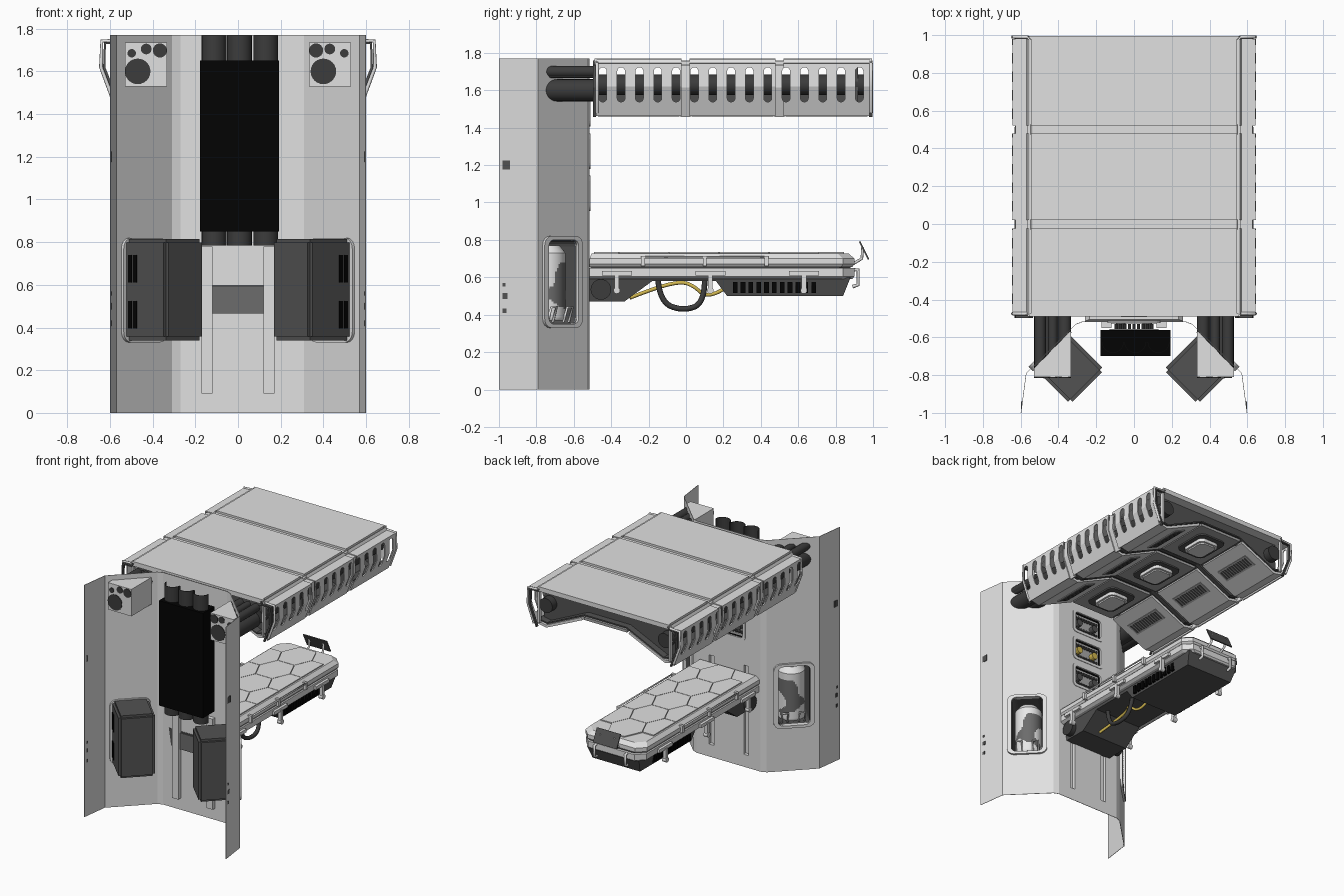
import bpy, bmesh, math
from mathutils import Matrix, Vector, noise

if "Cube" in bpy.data.objects:
    bpy.data.objects.remove(bpy.data.objects["Cube"])

def mat(name, r, g=None, b=None):
    m = bpy.data.materials.new(name)
    m.diffuse_color = (r, r if g is None else g, r if b is None else b, 1)
    m.use_nodes = True
    m.node_tree.nodes["Principled BSDF"].inputs["Base Color"].default_value = m.diffuse_color
    return m
LIGHT, MID, STEEL, DARK = mat("light grey", .75), mat("mid grey", .4), mat("steel", .15), mat("dark grey", .085)
PIPE, BLACK = mat("charcoal", .045), mat("black", .001)
WHITE, YELLOW = mat("off white", .8), mat("yellow", .65, .48, .08)

# ---- helpers ----
def prism(bm, pts, axis, a0, a1):
    f = {'x': lambda u, v, a: (a, u, v), 'y': lambda u, v, a: (u, a, v), 'z': lambda u, v, a: (u, v, a)}[axis]
    A, B = ([bm.verts.new(f(u, v, a)) for u, v in pts] for a in (a0, a1))
    n = len(pts)
    bm.faces.new(A); bm.faces.new(B[::-1])
    for i in range(n):
        bm.faces.new((A[i], A[(i+1) % n], B[(i+1) % n], B[i]))

def box(bm, x0, x1, y0, y1, z0, z1):
    prism(bm, [(x0, y0), (x1, y0), (x1, y1), (x0, y1)], 'z', z0, z1)

def circle(cx, cz, r, n=24):
    return [(cx+r*math.cos(2*math.pi*i/n), cz+r*math.sin(2*math.pi*i/n)) for i in range(n)]

def rrect(cx, cz, w, h, r, n=4):
    out = []
    for k, (sx, sz) in enumerate(((1, 1), (-1, 1), (-1, -1), (1, -1))):
        for i in range(n+1):
            a = math.pi/2*(k+i/n)
            out.append((cx+sx*(w/2-r)+r*math.cos(a), cz+sz*(h/2-r)+r*math.sin(a)))
    return out

def ring(bm, outer, inner, y0, y1):
    L = [[bm.verts.new((u, y, v)) for u, v in p] for p, y in ((outer, y0), (outer, y1), (inner, y1), (inner, y0))]
    n = len(outer)
    for k in range(4):
        for i in range(n):
            bm.faces.new((L[k][i], L[k][(i+1) % n], L[(k+1) % 4][(i+1) % n], L[(k+1) % 4][i]))

def sheet(pts, t):
    P, off = [Vector(p) for p in pts], []
    for i, p in enumerate(P):
        d = (P[min(i+1, len(P)-1)]-P[i]).normalized() + (p-P[max(i-1, 0)]).normalized()
        d.normalize()
        off.append((p.x+d.y*t, p.y-d.x*t))
    return list(pts)+off[::-1]

def finish(name, bm, material, M=None, mirror=False, smooth=False, cut=None):
    if M: bm.transform(M)
    if mirror:
        d = bmesh.ops.duplicate(bm, geom=bm.verts[:]+bm.edges[:]+bm.faces[:])
        for v in d['geom']:
            if isinstance(v, bmesh.types.BMVert): v.co.x *= -1
    bm.normal_update()
    bmesh.ops.recalc_face_normals(bm, faces=bm.faces[:])
    me = bpy.data.meshes.new(name)
    bm.to_mesh(me); bm.free()
    ob = bpy.data.objects.new(name, me)
    bpy.context.collection.objects.link(ob)
    for m in (material if isinstance(material, list) else [material]):
        if m: me.materials.append(m)
    for c in cut or ():
        mod = ob.modifiers.new("cut", 'BOOLEAN')
        mod.object, mod.solver = c, 'EXACT'
    if cut:
        bpy.context.view_layer.update()
        res = bpy.data.meshes.new_from_object(ob.evaluated_get(bpy.context.evaluated_depsgraph_get()))
        ob.modifiers.clear(); ob.data = res
    if smooth:
        ob.data.shade_smooth(); ob.data.set_sharp_from_angle(angle=math.radians(35))
    return ob

def tube(name, pts, r, material, mirror=False, soft=False):
    for s in ((1, -1) if mirror else (1,)):
        cu = bpy.data.curves.new(name, 'CURVE')
        cu.dimensions, cu.bevel_depth, cu.bevel_resolution, cu.use_fill_caps = '3D', r, 2, True
        sp = cu.splines.new('NURBS' if soft else 'POLY')
        sp.points.add(len(pts)-1)
        for q, p in zip(sp.points, pts): q.co = (s*p[0], p[1], p[2], 1)
        if soft: sp.use_endpoint_u, sp.order_u = True, 3
        cu.materials.append(material)
        bpy.context.collection.objects.link(bpy.data.objects.new(name, cu))

def helper(name, bm, M=None, mirror=False):
    ob = finish(name, bm, None, M, mirror); ob.hide_render = True
    return ob
new = bmesh.new
NICHE = Matrix.Translation((.447, -.663, 0)) @ Matrix.Rotation(math.radians(-45), 4, 'Z')
SEGS = ((-.48, -.025), (.02, .478), (.522, .98))
SOCKETS = (1.50, 1.275, 1.05)

# ---- folded back panel with niche, socket and rail openings ----
bm = new(); prism(bm, rrect(0, .575, .22, .45, .035), 'y', -.265, .1)
niche_cut = helper("niche_cutter", bm, NICHE, True)
bm = new()
for z in SOCKETS: prism(bm, rrect(0, z, .24, .15, .02), 'y', -.56, -.45)
for x in (-.145, .145): box(bm, x-.021, x+.021, -.54, -.45, .095, .775)
slot_cut = helper("slot_cutter", bm)
half = [(.27, -.515), (.31, -.53), (.572, -.79), (.6, -1)]
bm = new(); prism(bm, sheet([(-x, y) for x, y in half[::-1]]+half, .003), 'z', 0, 1.77)
finish("back_panel", bm, LIGHT, cut=[niche_cut, slot_cut])
bm = new()
for x in (-.145, .145): box(bm, x-.026, x+.026, -.55, -.519, .09, .78)
finish("rail_channels", bm, LIGHT, cut=[slot_cut])
bm = new(); box(bm, -.12, .12, -.527, -.52, .465, .59)
finish("bed_mount_plate", bm, STEEL)
bm = new()
for z, w in ((1.2, .04), (.5, .025), (.56, .015), (.42, .02)): box(bm, .592, .598, -.98, -.98+w, z-w*.6, z+w*.6)
finish("side_decals", bm, DARK, mirror=True)

# ---- service sockets ----
fr, bk, kn, yk = new(), new(), new(), new()
for k, z in enumerate(SOCKETS):
    ring(fr, rrect(0, z, .28, .19, .03), rrect(0, z, .235, .145, .02), -.525, -.511)
    box(bk, -.13, .13, -.56, -.555, z-.08, z+.08)
    for i in range(9):
        for j in (-1, 1): prism(kn, circle(-.096+.024*i, z+.045*j, .008, 8), 'y', -.555, -.53)
    for x in (-.07, .07): prism(yk if k == 1 else kn, circle(x, z, .026, 14), 'y', -.555, -.52)
finish("socket_frames", fr, LIGHT); finish("socket_backs", bk, MID)
finish("socket_knobs", kn, DARK); finish("socket_yellow_knobs", yk, YELLOW)

# ---- power unit and open half cylinders ----
bm = new(); box(bm, -.178, .193, -.70, -.56, .85, 1.65)
finish("power_unit", bm, BLACK)
bm = new()
for x in (-.112, .007, .13):
    arc = [(x-.058*math.cos(math.pi*i/12), -.625-.058*math.sin(math.pi*i/12)) for i in range(13)]
    prism(bm, sheet(arc, -.003), 'z', .785, 1.768)
finish("cylinder_covers", bm, PIPE, smooth=True)

# ---- storage niches with canisters ----
bm = new(); box(bm, -.128, .128, -.283, 0, .34, .815)
bmesh.ops.bevel(bm, geom=bm.edges[:], offset=.017, segments=2, affect='EDGES')
finish("niche_shell", bm, DARK, NICHE, True, cut=[niche_cut])
bm = new(); ring(bm, rrect(0, .575, .29, .49, .05), rrect(0, .575, .225, .45, .035), -.02, .014)
finish("niche_frame", bm, LIGHT, NICHE, True, True)
bm = new()
for z in (.46, .675):
    for y in (-.09, -.058): box(bm, .12, .132, y, y+.022, z-.065, z+.065)
finish("niche_vents", bm, BLACK, NICHE, True)
bm = new(); prof = [(.0, .37), (.09, .37)]+[(.096, .38+.01*i) for i in range(36)]+[(.085, .745), (.065, .77), (0, .775)]
N = 56
rows = [[bm.verts.new((r*math.cos(6.2832*i/N), -.11+r*math.sin(6.2832*i/N), z)) for i in range(N)] for r, z in prof]
for a, b in zip(rows, rows[1:]):
    for i in range(N):
        f = bm.faces.new((a[i], a[(i+1) % N], b[(i+1) % N], b[i]))
        c = f.calc_center_median()
        f.material_index = int(c.z < .68 and noise.noise(c*9+Vector((3, 1, 0))) > .02)
bmesh.ops.remove_doubles(bm, verts=bm.verts[:], dist=1e-4)
finish("canister", bm, [WHITE, STEEL], NICHE, True, True)
for x in (-.08, .04):
    tube("canister_guard", [NICHE @ Vector(p) for p in ((x, -.03, .36), (x, .0, .44), (x+.04, .0, .44), (x+.04, -.03, .36))], .007, LIGHT, True)

# ---- corner wedges and air pipes ----
bm = new(); prism(bm, [(.333, -.81), (.53, -.81), (.53, -.765), (.34, -.57), (.333, -.57)], 'z', 1.53, 1.735)
finish("pipe_wedge", bm, LIGHT, mirror=True)
bm = new()
for s in (-1, 1):
    for x, z, r in ((.366, 1.698, .033), (.43, 1.705, .025), (.498, 1.685, .02), (.47 if s < 0 else .4, 1.6, .06)):
        prism(bm, circle(s*x, z, r), 'y', -.814, -.49)
    prism(bm, circle(s*.471, 1.6, .059), 'y', -.76, -.49)
    prism(bm, circle(s*.4, 1.6, .059), 'y', -.7, -.49)
    prism(bm, circle(s*.497, 1.7, .03), 'y', -.76, -.49)
finish("air_pipes", bm, PIPE, smooth=True)

# ---- canopy top and sides ----
bm = new()
for a, b in SEGS: box(bm, -.545, .545, a, b, 1.745, 1.77)
finish("canopy_top_plates", bm, LIGHT)
bm = new(); box(bm, -.565, .565, -.49, .99, 1.735, 1.755)
for y in (-.49, .98): box(bm, -.555, .555, y, y+.015, 1.735, 1.77)
finish("canopy_top_frame", bm, LIGHT)
bm = new()
for i in range(15): prism(bm, [(u-.445+.098*i, v) for u, v in rrect(0, 1.63, .042, .185, .0205)], 'x', .585, .7)
louvre_cut = helper("louvre_cutter", bm, None, True)
side = [(.56, 1.765), (.57, 1.745), (.642, 1.742), (.646, 1.62), (.585, 1.462)]
bm = new()
for a, b in SEGS: prism(bm, sheet(side, .008), 'y', a, b)
finish("louvre_sides", bm, LIGHT, None, True, cut=[louvre_cut])
inner = [(x-.014, z-.006) for x, z in side]
bm = new()
for y in (-.03, .473): prism(bm, sheet(inner, .012), 'y', y, y+.053)
finish("canopy_seam_strips", bm, LIGHT, None, True, cut=[louvre_cut])
bm = new()
for y in (-.498, .978): prism(bm, sheet(inner, .012), 'y', y, y+.018)
finish("canopy_end_ribs", bm, DARK, mirror=True)
bm = new()
for y in (-.49, .965): box(bm, .545, .56, y, y+.025, 1.49, 1.74)
finish("canopy_end_posts", bm, LIGHT, mirror=True)
bm = new(); prism(bm, circle(.5, 1.63, .055), 'y', -.49, .975)
finish("canopy_side_duct", bm, PIPE, mirror=True, smooth=True)
for y in (-.475, .99):
    tube("canopy_end_bar", [(.56, y, 1.745), (.638, y, 1.742), (.642, y, 1.62), (.59, y, 1.48)], .009, LIGHT, True)

# ---- canopy vaulted underside ----
vault = [(-.58, 1.475), (-.5, 1.46), (-.18, 1.605), (.18, 1.605), (.5, 1.46), (.58, 1.475)]
bm = new()
for y in (-.42, -.02, .48, .89): prism(bm, [(x*.96, z+.015) for x, z in vault]+[(.55, 1.74), (-.55, 1.74)], 'y', y, y+.03)
finish("canopy_bulkheads", bm, DARK)
bm = new(); prism(bm, sheet([(x*.98, z+.03) for x, z in vault], -.01), 'y', -.48, .97)
finish("vault_backing", bm, DARK)
pan, gri, gpl, cen, lamp, lfr = new(), new(), new(), new(), new(), new()
ang = math.atan2(-.14, .305)
def tilted(bm, G, *dims):
    t, me = new(), bpy.data.meshes.new("t")
    box(t, *dims); t.transform(G); t.to_mesh(me); t.free()
    bm.from_mesh(me); bpy.data.meshes.remove(me)
for a, b in SEGS:
    m = (a+b)/2
    prism(pan, sheet([(.195, 1.599), (.5, 1.46), (.575, 1.475)], -.02), 'y', a+.01, b-.01)
    prism(cen, [(-.18, 1.605), (.18, 1.605), (.18, 1.625), (-.18, 1.625)], 'y', a+.01, b-.01)
    G = Matrix.Translation((.33, m, 1.5375)) @ Matrix.Rotation(-ang, 4, 'Y')
    tilted(gpl, G, -.05, .05, -.155, .155, -.006, .01)
    for i in range(12): tilted(gri, G, -.036, .036, -.14+.024*i, -.127+.024*i, -.01, .01)
    prism(lamp, rrect(0, m, .17, .21, .04), 'z', 1.57, 1.61)
    prism(lamp, rrect(0, m, .14, .18, .035), 'z', 1.56, 1.61)
    prism(lfr, rrect(0, m, .24, .29, .05), 'z', 1.594, 1.61)
finish("vault_side_panels", pan, LIGHT, mirror=True); finish("vault_grilles", gri, DARK, mirror=True)
finish("grille_plates", gpl, MID, mirror=True)
finish("vault_centre_panels", cen, MID); finish("lamp_frames", lfr, DARK); finish("lamps", lamp, WHITE)

# ---- bed tray, frame, mattress ----
bm = new(); prism(bm, [(-.52, .6), (-.52, .47), (-.33, .47), (-.18, .58), (.16, .58), (.22, .5), (.84, .5), (.88, .6)], 'x', -.2, .2)
for v in bm.verts:
    if v.co.z > .59: v.co.x *= 1.1
finish("bed_tray", bm, DARK)
def slab(bm, levels, c=.06):
    rings = [[bm.verts.new((x, y, z)) for x, y in ((-w, a), (w, a), (w, b-c), (w-c, b), (c-w, b), (-w, b-c))] for w, a, b, z in levels]
    bm.faces.new(rings[0]); bm.faces.new(rings[-1])
    for p, q in zip(rings, rings[1:]):
        for i in range(6): bm.faces.new((p[i], p[(i+1) % 6], q[(i+1) % 6], q[i]))
bm = new(); slab(bm, [(.235, -.515, .89, .592), (.255, -.515, .9, .605), (.255, -.515, .9, .65)])
finish("bed_frame", bm, LIGHT)
bm = new(); slab(bm, [(.24, -.51, .88, .645), (.24, -.51, .88, .662)])
finish("bed_gap", bm, DARK)
bm = new(); slab(bm, [(.25, -.515, .89, .656), (.26, -.515, .9, .67), (.26, -.515, .9, .70), (.235, -.505, .87, .727)])
finish("mattress", bm, LIGHT)
bm = new(); L, y0 = .268, -.36
def cell(pts):
    cx, cy = (sum(p[k] for p in pts)/len(pts) for k in (0, 1))
    prism(bm, [(cx+(x-cx)*.98, cy+(y-cy)*.985) for x, y in pts], 'z', .724, .735)
for i in range(5):
    y = y0+L*i
    cell([(-.07, y-L/2), (.07, y-L/2), (.13, y), (.07, y+L/2), (-.07, y+L/2), (-.13, y)])
    if i < 4:
        for s in (-1, 1): cell([(s*.13, y), (s*.07, y+L/2), (s*.13, y+L), (s*.225, y+L), (s*.225, y)])
finish("mattress_cells", bm, LIGHT)

# ---- bed fittings ----
bm = new(); prism(bm, circle(-.455, .535, .055), 'x', -.24, .24)
finish("bed_pivot", bm, PIPE, smooth=True)
bm = new()
for i in range(11): box(bm, .19, .219, .25+.042*i, .275+.042*i, .515, .575)
finish("tray_vents", bm, BLACK, mirror=True)
bm = new()
for y in (-.37, .13, .63):
    box(bm, .25, .275, y-.08, y+.08, .61, .635); box(bm, .255, .28, y-.013, y+.013, .54, .62)
    prism(bm, circle(y, .53, .018, 12), 'x', .25, .285)
finish("rail_clips", bm, LIGHT, mirror=True)
tube("side_rail", [(.27, -.23, .66), (.275, -.23, .708), (.275, .43, .708), (.27, .43, .66)], .007, LIGHT, True)
bm = new()
for y in (-.23, .1, .43): box(bm, .25, .28, y-.01, y+.01, .66, .715)
finish("rail_posts", bm, LIGHT, mirror=True)
bm = new(); prism(bm, [(.925, .79), (.932, .793), (.98, .697), (.973, .694)], 'x', -.1, .1)
finish("foot_display", bm, DARK)
tube("display_arm", [(.06, .89, .67), (.06, .94, .7), (.06, .945, .76)], .008, LIGHT, True)
tube("foot_hook", [(.13, .88, .64), (.13, .92, .64), (.13, .92, .56), (.13, .89, .55)], .01, LIGHT, True)
tube("yellow_cable", [(.07, -.3, .49), (.04, -.2, .53), (.02, -.05, .575), (.08, .03, .565), (.05, .12, .48), (.04, .22, .55)], .01, YELLOW, soft=True)
tube("dark_hose", [(.12, -.15, .59), (.12, -.14, .47), (.13, -.02, .42), (.12, .1, .46), (.1, .1, .59)], .015, PIPE, soft=True)

for c in (niche_cut, slot_cut, louvre_cut): bpy.data.objects.remove(c)
